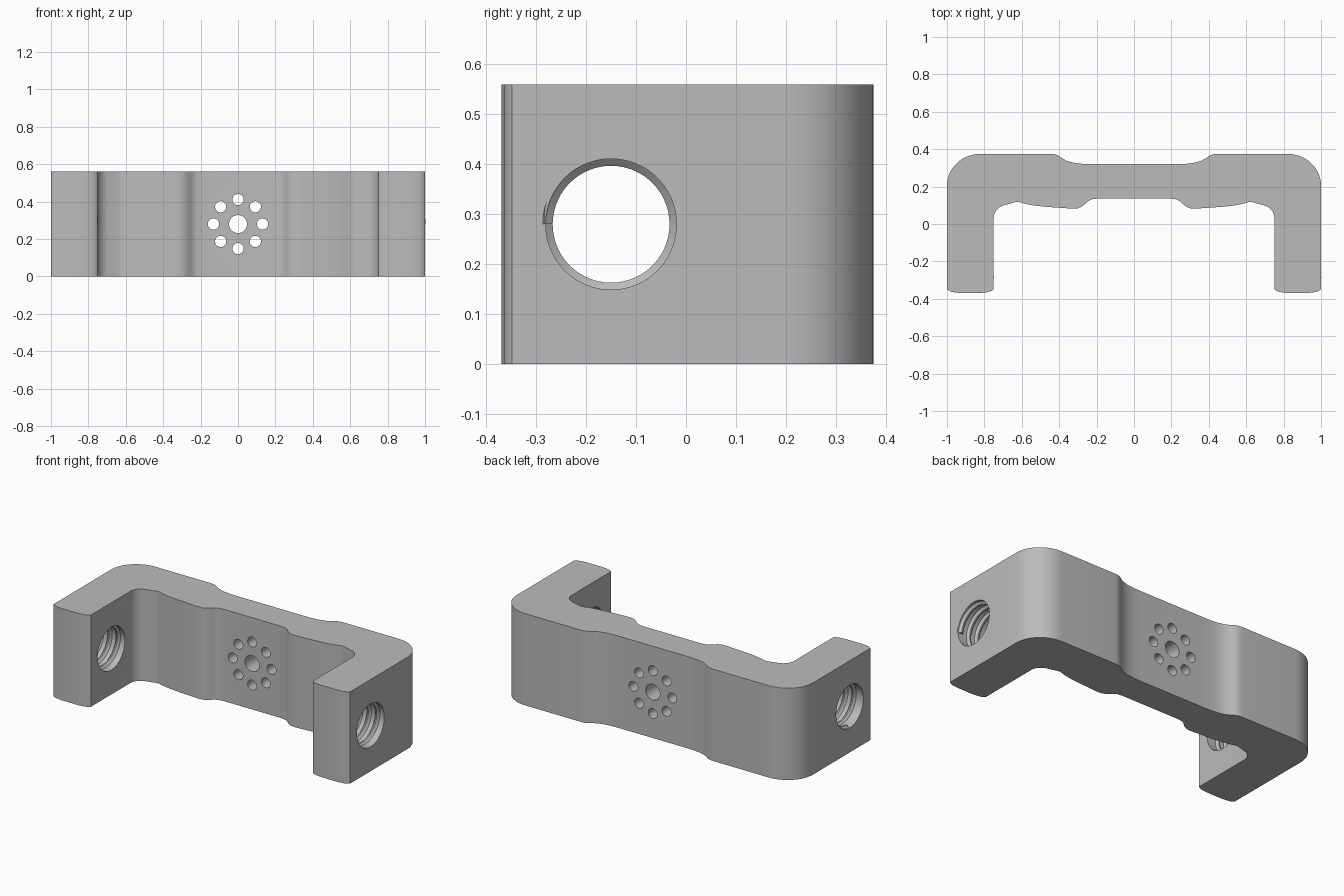
import bpy, bmesh, math
from mathutils import Matrix

if "Cube" in bpy.data.objects:
    bpy.data.objects.remove(bpy.data.objects["Cube"])

HEIGHT = 0.56
MID_Z = 0.28
BORE_Y, BORE_R, CREST_R = -0.15, 0.131, 0.117

steel = bpy.data.materials.new("plain grey")
steel.diffuse_color = (0.5, 0.5, 0.5, 1)
steel.use_nodes = True
steel.node_tree.nodes["Principled BSDF"].inputs["Base Color"].default_value = steel.diffuse_color


def make_object(name, bm, angle=30):
    bmesh.ops.recalc_face_normals(bm, faces=bm.faces)
    mesh = bpy.data.meshes.new(name)
    bm.to_mesh(mesh)
    bm.free()
    mesh.materials.append(steel)
    obj = bpy.data.objects.new(name, mesh)
    bpy.context.collection.objects.link(obj)
    smooth(obj, angle)
    return obj


def smooth(obj, angle=30):
    obj.data.shade_smooth()
    obj.data.set_sharp_from_angle(angle=math.radians(angle))


def arc(cx, cy, rx, ry, start, end, steps):
    """Points on an elliptical arc, angles in degrees."""
    angles = [math.radians(start + (end - start) * i / steps) for i in range(steps + 1)]
    return [(cx + rx * math.cos(a), cy + ry * math.sin(a)) for a in angles]


# Half outline of the bracket: back edge, outer corner, leg tip, inner edge
half = [(0.22, 0.32), (0.27, 0.321), (0.32, 0.327), (0.36, 0.338), (0.385, 0.352),
        (0.405, 0.366), (0.425, 0.373), (0.45, 0.375)]
half += arc(0.82, 0.205, 0.18, 0.17, 90, 0, 14)
half += [(1.0, -0.348), (0.99, -0.357), (0.97, -0.364), (0.93, -0.369),
         (0.82, -0.369), (0.78, -0.364), (0.76, -0.357), (0.75, -0.348)]
half += arc(0.665, 0.035, 0.085, 0.07, 0, 65, 7)
half += [(0.66, 0.109), (0.635, 0.117), (0.615, 0.118), (0.58, 0.107), (0.53, 0.098),
         (0.46, 0.091), (0.33, 0.082), (0.30, 0.084), (0.28, 0.092), (0.26, 0.108),
         (0.245, 0.122), (0.225, 0.132), (0.195, 0.136)]
outline = half + [(-x, y) for x, y in reversed(half)]

# Bracket body, extruded upward
bm = bmesh.new()
base = bm.faces.new([bm.verts.new((x, y, 0)) for x, y in outline])
top = bmesh.ops.extrude_face_region(bm, geom=[base])["geom"]
bmesh.ops.translate(bm, vec=(0, 0, HEIGHT),
                    verts=[v for v in top if isinstance(v, bmesh.types.BMVert)])
bracket = make_object("bracket", bm)


# Hole cutters: the side bores and the ring of holes in the bridge
def add_cylinder(bm, radius, length, location, axis, segments):
    turn = Matrix.Rotation(math.pi / 2, 4, axis)
    bmesh.ops.create_cone(bm, cap_ends=True, segments=segments, radius1=radius,
                          radius2=radius, depth=length,
                          matrix=Matrix.Translation(location) @ turn)


bm = bmesh.new()
for side in (-1, 1):
    add_cylinder(bm, BORE_R, 0.5, (side * 0.875, BORE_Y, MID_Z), 'Y', 64)
add_cylinder(bm, 0.048, 0.6, (0, 0.23, MID_Z), 'X', 40)
for i in range(8):
    a = i * math.pi / 4
    add_cylinder(bm, 0.03, 0.6, (0.131 * math.cos(a), 0.23, MID_Z + 0.131 * math.sin(a)), 'X', 28)
cutter = make_object("hole_cutter", bm)
cutter.hide_render = True
cutter.hide_set(True)

cut = bracket.modifiers.new("holes", 'BOOLEAN')
cut.operation = 'DIFFERENCE'
cut.solver = 'EXACT'
cut.object = cutter
bpy.context.view_layer.update()
cut_mesh = bpy.data.meshes.new_from_object(
    bracket.evaluated_get(bpy.context.evaluated_depsgraph_get()))
bracket.modifiers.clear()
bracket.data = cut_mesh
smooth(bracket)
bpy.data.objects.remove(cutter)


# Helical thread ridge inside each side bore
def thread(name, x_start, pitch=0.056, turns=3.75, steps=56):
    section = [(-0.021, 0.137), (-0.004, CREST_R), (0.004, CREST_R), (0.021, 0.137)]
    bm = bmesh.new()
    rings = []
    for i in range(int(turns * steps) + 1):
        a = 2 * math.pi * i / steps - math.pi / 2
        x = x_start + pitch * i / steps
        rings.append([bm.verts.new((x + dx, BORE_Y + r * math.cos(a), MID_Z + r * math.sin(a)))
                      for dx, r in section])
    for r0, r1 in zip(rings, rings[1:]):
        for j in range(4):
            k = (j + 1) % 4
            bm.faces.new((r0[j], r0[k], r1[k], r1[j]))
    bm.faces.new(rings[0])
    bm.faces.new(rings[-1])
    return make_object(name, bm)


thread("right_thread", 0.772)
thread("left_thread", -0.978)
